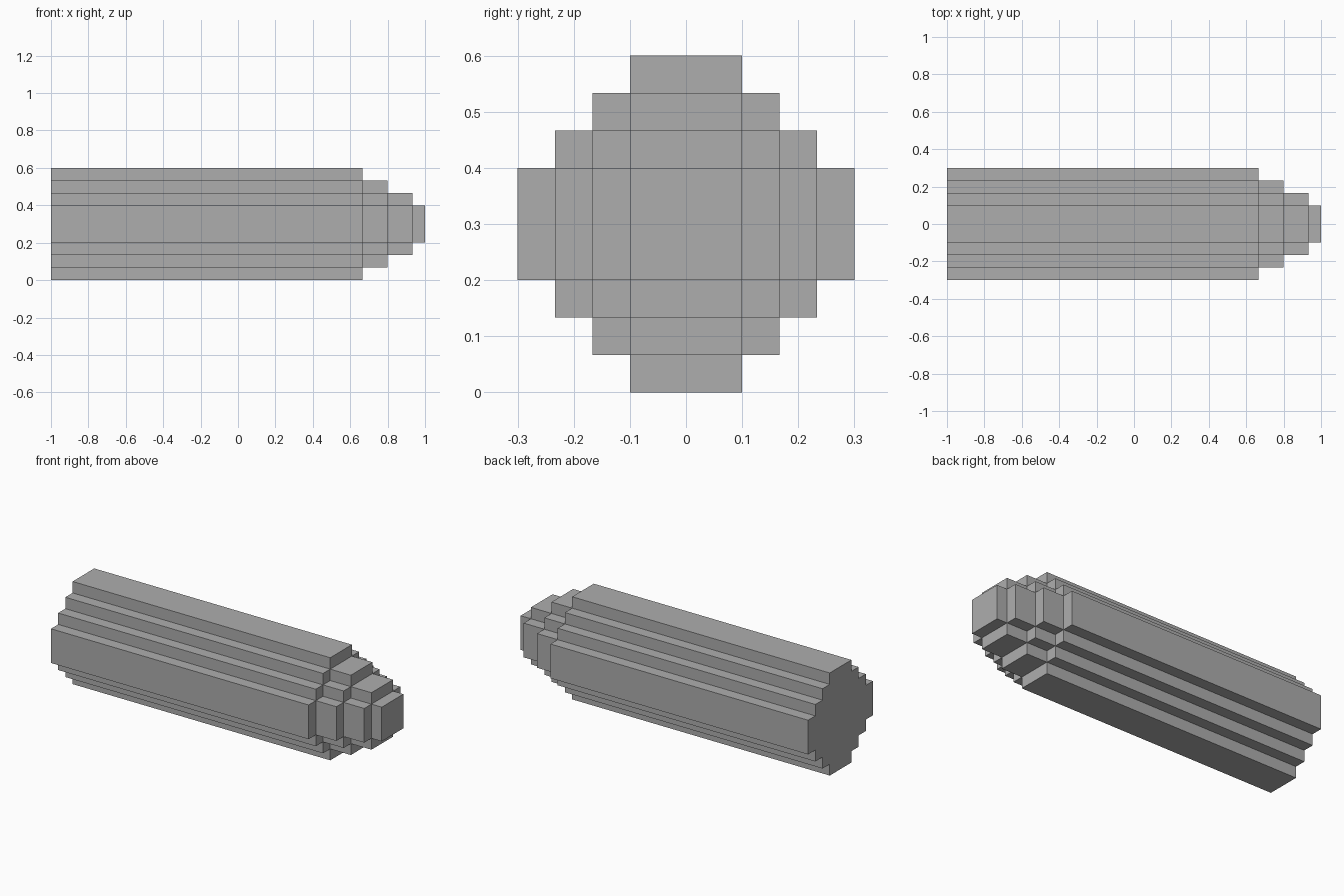
import bpy
import bmesh

# Remove the default cube
cube = bpy.data.objects.get("Cube")
if cube:
    bpy.data.objects.remove(cube, do_unlink=True)

STEP = 0.2 / 3      # width of one stair step
CORE = 0.1          # half width of the central bar
CENTRE_Z = 0.3

# Single flat grey
grey = bpy.data.materials.new("plain grey")
grey.use_nodes = True
colour = (0.42, 0.42, 0.42, 1.0)
grey.diffuse_color = colour
grey.node_tree.nodes["Principled BSDF"].inputs["Base Color"].default_value = colour


def stepped_outline(steps):
    """Stair-stepped round outline in (y, z), one quadrant turned four times."""
    half = [CORE + STEP * i for i in range(steps + 1)]
    quadrant = [(half[steps], half[0])]
    for i in range(steps):
        inner = half[steps - i - 1]
        quadrant += [(inner, half[i]), (inner, half[i + 1])]
    outline = []
    for _ in range(4):
        outline += quadrant
        quadrant = [(-z, y) for y, z in quadrant]
    return outline


def stepped_bar(name, steps, x_start, x_end, back_cap):
    """Extrude a stepped outline along x."""
    bm = bmesh.new()
    ring = [bm.verts.new((x_end, y, CENTRE_Z + z)) for y, z in stepped_outline(steps)]
    back = [bm.verts.new((x_start, v.co.y, v.co.z)) for v in ring]
    bm.faces.new(ring)
    for i in range(len(ring)):
        j = (i + 1) % len(ring)
        bm.faces.new((ring[j], ring[i], back[i], back[j]))
    if back_cap:
        bm.faces.new(back[::-1])
    mesh = bpy.data.meshes.new(name)
    bm.to_mesh(mesh)
    bm.free()
    mesh.materials.append(grey)
    obj = bpy.data.objects.new(name, mesh)
    bpy.context.collection.objects.link(obj)


# Long body, then three shrinking nose tiers
stepped_bar("body", 3, -1.0, 1 - 5 * STEP, True)
stepped_bar("nose_base", 2, 1 - 5 * STEP, 1 - 3 * STEP, False)
stepped_bar("nose_middle", 1, 1 - 3 * STEP, 1 - STEP, False)
stepped_bar("nose_tip", 0, 1 - STEP, 1.0, False)
